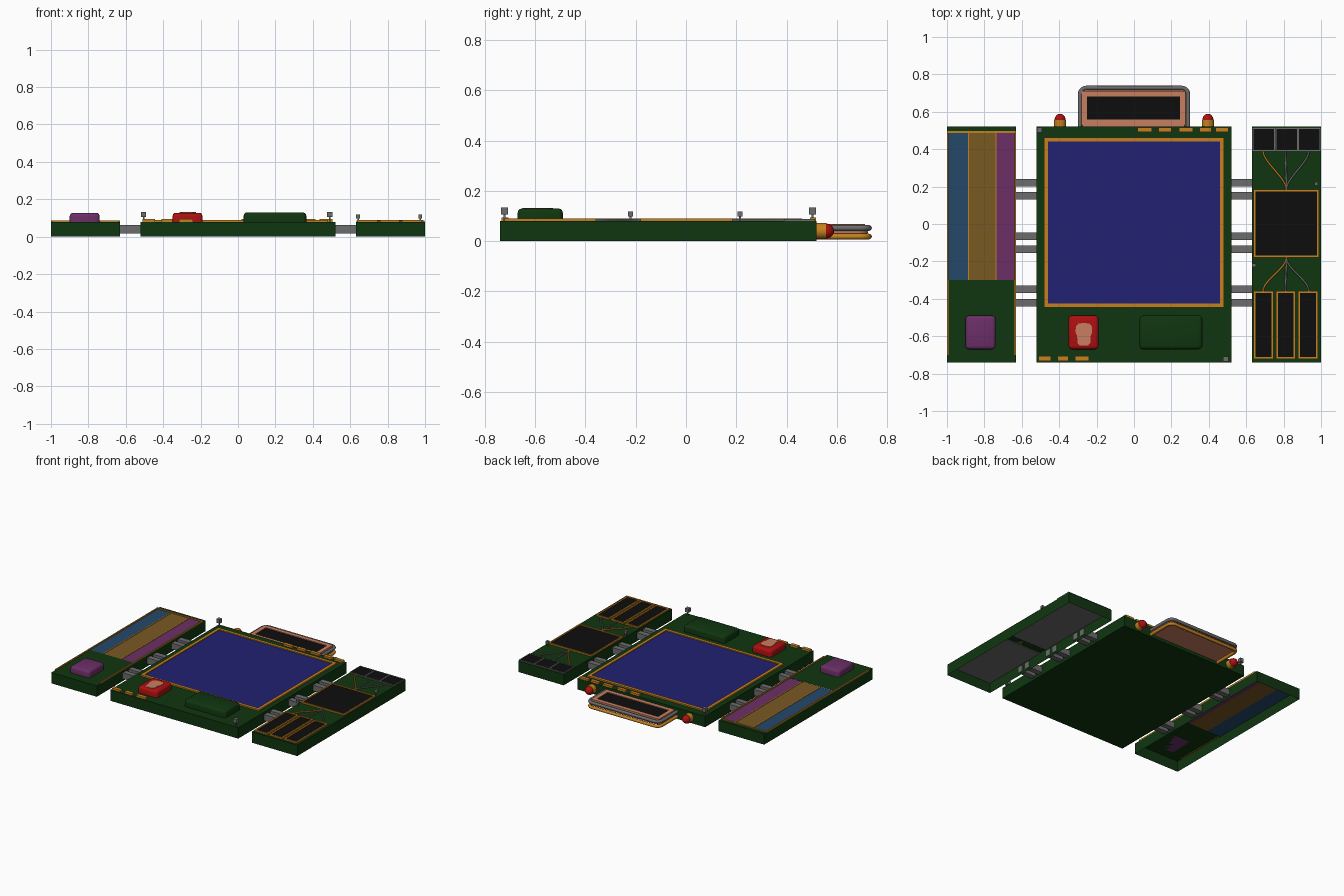
import bpy, bmesh, math
from mathutils import Vector, Matrix

if "Cube" in bpy.data.objects:
    bpy.data.objects.remove(bpy.data.objects["Cube"])

COLORS = {
    "dark green": (.005, .036, .005), "screen blue": (.015, .015, .17), "orange": (.56, .22, .014),
    "black": (.004, .004, .004), "salmon": (.58, .21, .12), "red": (.42, .005, .005),
    "purple": (.147, .028, .133), "ochre": (.19, .10, .016), "steel blue": (.018, .065, .144),
    "grey": (.15, .15, .15)}
MATS = {}
for n, c in COLORS.items():
    MATS[n] = bpy.data.materials.new(n)
    MATS[n].diffuse_color = (*c, 1)


def finish(name, bm, color, smooth=False):
    bmesh.ops.recalc_face_normals(bm, faces=bm.faces)
    me = bpy.data.meshes.new(name)
    bm.to_mesh(me)
    bm.free()
    me.materials.append(MATS[color])
    ob = bpy.data.objects.new(name, me)
    bpy.context.collection.objects.link(ob)
    if smooth:
        bpy.ops.object.select_all(action='DESELECT')
        ob.select_set(True)
        bpy.context.view_layer.objects.active = ob
        bpy.ops.object.shade_smooth_by_angle(angle=math.radians(40))
    return ob


def add_box(bm, x0, x1, y0, y1, z0, z1):
    m = Matrix.Translation(((x0+x1)/2, (y0+y1)/2, (z0+z1)/2)) @ Matrix.Diagonal((x1-x0, y1-y0, z1-z0, 1))
    bmesh.ops.create_cube(bm, size=1, matrix=m)


def box(name, color, *b):
    bm = bmesh.new()
    add_box(bm, *b)
    return finish(name, bm, color)


def frame(name, color, x0, x1, y0, y1, z0, z1, w):
    """Rectangular rim of width w."""
    bm = bmesh.new()
    add_box(bm, x0, x1, y0, y0+w, z0, z1)
    add_box(bm, x0, x1, y1-w, y1, z0, z1)
    add_box(bm, x0, x0+w, y0+w, y1-w, z0, z1)
    add_box(bm, x1-w, x1, y0+w, y1-w, z0, z1)
    return finish(name, bm, color)


def button(name, color, x0, x1, y0, y1, z0, z1, r, seg=3):
    """Block with rounded top and corners, square at its base."""
    bm = bmesh.new()
    add_box(bm, x0, x1, y0, y1, z0, z1)
    edges = [e for e in bm.edges if max(v.co.z for v in e.verts) > z0 + .001]
    bmesh.ops.bevel(bm, geom=edges, offset=r, segments=seg, affect='EDGES', profile=.5)
    return finish(name, bm, color, True)


def tube(name, color, pts, r, bezier=False):
    cu = bpy.data.curves.new(name, 'CURVE')
    cu.dimensions = '3D'
    cu.bevel_depth, cu.bevel_resolution, cu.use_fill_caps = r, 2, True
    if bezier:
        sp = cu.splines.new('BEZIER')
        sp.bezier_points.add(len(pts)-1)
        for bp, p in zip(sp.bezier_points, pts):
            v = Vector(p)
            bp.co, bp.handle_left, bp.handle_right = v, v - Vector((0, .06, 0)), v + Vector((0, .06, 0))
    else:
        sp = cu.splines.new('POLY')
        sp.points.add(len(pts)-1)
        for sp_p, p in zip(sp.points, pts):
            sp_p.co = (*p, 1)
    cu.materials.append(MATS[color])
    ob = bpy.data.objects.new(name, cu)
    bpy.context.collection.objects.link(ob)
    bpy.ops.object.select_all(action='DESELECT')
    ob.select_set(True)
    bpy.context.view_layer.objects.active = ob
    bpy.ops.object.convert(target='MESH')


def lathe_y(name, color, x, z, prof, n=20):
    """Revolve (y, radius) profile about a line along y."""
    bm = bmesh.new()
    vs = [bm.verts.new((x, y, z + r)) for y, r in prof]
    es = [bm.edges.new(p) for p in zip(vs, vs[1:])]
    bmesh.ops.spin(bm, geom=vs + es, cent=(x, 0, z), axis=(0, 1, 0), angle=2*math.pi, steps=n)
    bmesh.ops.remove_doubles(bm, verts=bm.verts, dist=.0004)
    return finish(name, bm, color, True)


Y0, Y1, H = -.74, .52, .08

# main board
box("centre_board", "dark green", -.52, .52, Y0, Y1, 0, H)
box("main_screen", "screen blue", -.465, .465, -.43, .445, H, .083)
frame("main_screen_frame", "orange", -.482, .482, -.447, .462, H, .09, .022)
for i, (a, b) in enumerate([(.02, .095), (.13, .2), (.24, .315), (.35, .415), (.435, .505)]):
    box(f"rear_contact_{i}", "orange", a, b, .493, .517, H, .094)
for i, (a, b) in enumerate([(-.51, -.445), (-.41, -.35), (-.315, -.24)]):
    box(f"front_contact_{i}", "orange", a, b, -.733, -.707, H, .094)
button("red_button", "red", -.35, -.19, -.67, -.49, H, .128, .018)
button("green_block", "dark green", .03, .365, -.67, -.49, H, .13, .018)

# cup-shaped emblem on the red button
bm = bmesh.new()
half = [(.022, -.65), (.034, -.637), (.036, -.6), (.044, -.58), (.043, -.548), (.03, -.533), (.01, -.53)]
prof = half + [(-x, y) for x, y in reversed(half)]
f = bm.faces.new([bm.verts.new((x - .268, y, .127)) for x, y in prof])
ext = bmesh.ops.extrude_face_region(bm, geom=[f])
bmesh.ops.translate(bm, vec=(0, 0, .004), verts=[v for v in ext["geom"] if isinstance(v, bmesh.types.BMVert)])
finish("button_emblem", bm, "salmon")

# side boards: shells open underneath
for name, x0, x1 in (("left_board", -1, -.63), ("right_board", .63, 1)):
    bm = bmesh.new()
    add_box(bm, x0, x1, Y0, Y1, 0, H)
    if x0 < 0:
        for cut in (-.3, .495):
            bmesh.ops.bisect_plane(bm, geom=bm.verts[:] + bm.edges[:] + bm.faces[:],
                                   plane_co=(0, cut, 0), plane_no=(0, 1, 0))
    drop = []
    for fc in bm.faces:
        c = fc.calc_center_median()
        if c.z < .001 or (x0 < 0 and c.z > H - .001 and -.3 < c.y < .495):
            drop.append(fc)
    bmesh.ops.delete(bm, geom=drop, context='FACES')
    finish(name, bm, "dark green")

# left board stripes, trim and button
for col, a, b in (("steel blue", -.998, -.885), ("ochre", -.885, -.738), ("purple", -.738, -.632)):
    box(col.replace(" ", "_") + "_stripe", col, a, b, -.3, .495, .073, .079)
for i, x in enumerate((-.885, -.738)):
    box(f"stripe_divider_{i}", "orange", x-.003, x+.003, -.3, .495, .079, .082)
for i, x in enumerate((-.996, -.634)):
    box(f"left_side_trim_{i}", "orange", x-.004, x+.004, -.7, .495, .078, .088)
box("left_rear_trim", "orange", -1, -.63, .487, .497, .078, .086)
button("purple_button", "purple", -.9, -.74, -.67, -.49, H, .128, .018)

# right board cells
for i in range(3):
    a = .637 + i * .122
    box(f"rear_cell_{i}", "black", a, a + .114, .393, .51, H, .084)
    frame(f"rear_cell_rim_{i}", "grey", a-.003, a + .117, .39, .513, H, .088, .005)
    a = .641 + i * .119
    box(f"front_cell_{i}", "black", a, a + .1, -.718, -.362, H, .085)
    frame(f"front_cell_rim_{i}", "orange", a-.002, a + .104, -.722, -.358, H, .09, .011)
box("middle_cell", "black", .645, .985, -.172, .177, H, .085)
frame("middle_cell_rim", "orange", .638, .99, -.18, .185, H, .09, .011)
box("under_plate_rear", "grey", .633, .997, -.16, .517, .072, .078)
box("under_plate_front", "grey", .633, .997, -.737, -.22, .072, .078)

# wires fanning out from the middle cell
for s, y_in, y_out in ((1, .185, .39), (-1, -.18, -.36)):
    for x, col in ((.69, "orange"), (.81, "grey"), (.935, "grey")):
        side = "rear" if s > 0 else "front"
        pts = [(.815, y_in, .083), (x, y_out, .083)]
        tube(f"{side}_wire", col, pts if s > 0 else pts[::-1], .005, True)

# paired connector bars between the boards
for s in (-1, 1):
    for y in (.22, .15, -.065, -.135, -.35, -.42):
        a, b = sorted((s * .515, s * .635))
        box("connector_bar", "grey", a, b, y-.02, y+.02, .018, .062)

# corner pins with square heads
for x, y, w, z in ((-.505, .503, .014, .133), (.49, -.722, .014, .133),
                   (.975, .215, .01, .118), (.642, -.22, .01, .118)):
    bm = bmesh.new()
    add_box(bm, x-.004, x+.004, y-.004, y+.004, H, z-.02)
    add_box(bm, x-w, x+w, y-w, y+w, z-2*w, z)
    finish("pin", bm, "grey")

# rear display with tube loops
box("rear_display_body", "salmon", -.275, .27, .51, .705, .022, .06)
frame("rear_display_rim", "salmon", -.28, .275, .528, .712, .055, .068, .03)
box("rear_display_panel", "black", -.25, .246, .555, .685, .058, .063)


def loop_path(z, r=.035, x=.289, y=.728):
    pts = [(-x, .515, z)]
    for sx in (-1, 1):
        for k in range(6):
            t = k / 5 * math.pi / 2
            c, s = (math.cos(t), math.sin(t)) if sx < 0 else (math.sin(t), math.cos(t))
            pts.append((sx * (x - r + r * c), y - r + r * s, z))
    return pts + [(x, .515, z)]


tube("upper_tube_loop", "grey", loop_path(.052), .0115)
tube("middle_tube_loop", "salmon", loop_path(.035, x=.28, y=.715), .009)
tube("lower_tube_loop", "orange", loop_path(.018), .0115)

# rear indicator lamps
for x in (-.395, .395):
    lathe_y("lamp_base", "orange", x, .04, [(.51, 0), (.51, .032), (.556, .032), (.556, 0)])
    dome = [(.555 + .034 * math.sin(t), .03 * math.cos(t)) for t in [k * math.pi / 12 for k in range(7)]]
    lathe_y("lamp_dome", "red", x, .04, dome)

for m in bpy.data.materials:
    if m.users and not m.is_grease_pencil:
        m.use_nodes = True
        m.node_tree.nodes["Principled BSDF"].inputs["Base Color"].default_value = m.diffuse_color
